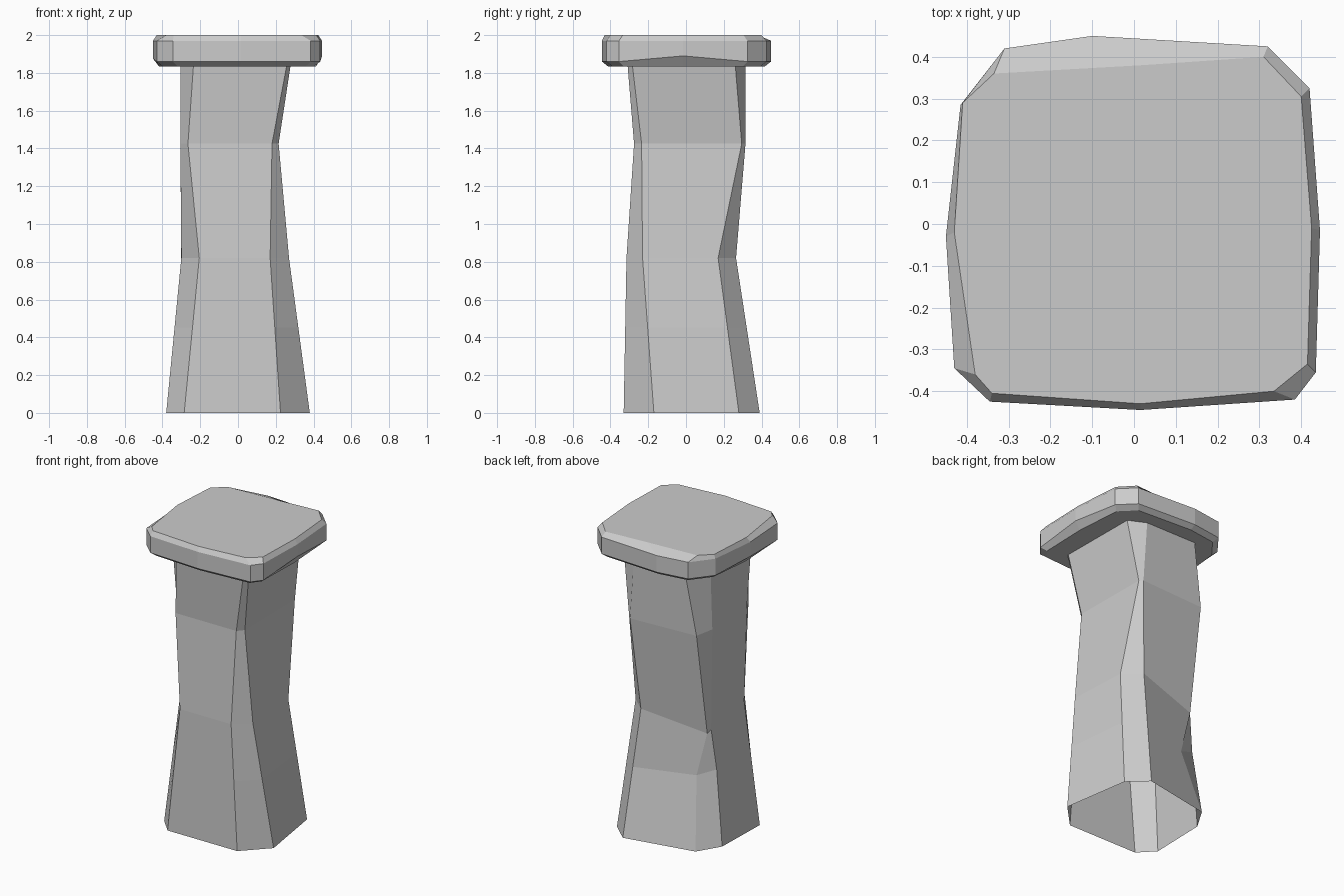
import bpy, bmesh

if "Cube" in bpy.data.objects:
    bpy.data.objects.remove(bpy.data.objects["Cube"])


def loft(name, rings, close_ends):
    """Skin a stack of equal-length rings, listed bottom to top, counter-clockwise."""
    bm = bmesh.new()
    loops = [[bm.verts.new(p) for p in ring] for ring in rings]
    n = len(rings[0])
    for low, high in zip(loops, loops[1:]):
        for i in range(n):
            j = (i + 1) % n
            bm.faces.new((low[i], low[j], high[j], high[i]))
    if close_ends:
        bm.faces.new(loops[0][::-1])
        bm.faces.new(loops[-1])
    mesh = bpy.data.meshes.new(name)
    bm.to_mesh(mesh)
    bm.free()
    obj = bpy.data.objects.new(name, mesh)
    bpy.context.collection.objects.link(obj)
    return obj


def at(points, z):
    return [(x, y, z) for x, y in points]


# Column: irregular chamfered-square sections, from the front-right corner round
foot = at([(.225, -.33), (.38, -.17), (.31, .28), (.19, .39),
           (-.28, .30), (-.37, .15), (-.38, -.23), (-.285, -.33)], 0)
waist = at([(.17, -.315), (.27, -.23), (.25, .17), (.145, .265),
            (-.285, .185), (-.30, .16), (-.30, -.18), (-.205, -.315)], .82)
neck = at([(.18, -.275), (.215, -.235), (.21, .295), (.19, .315),
           (-.28, .29), (-.305, .16), (-.305, -.20), (-.265, -.275)], 1.425)
head = at([(.26, -.31), (.28, -.285), (.275, .26), (.16, .315),
           (-.21, .315), (-.305, .18), (-.305, -.25), (-.235, -.31)], 1.85)

# Chipped back-left corner between foot and waist
chip = [tuple(a + (b - a) * .55 for a, b in zip(p, q)) for p, q in zip(foot, waist)]
chip[4] = (-.21, .19, .445)
chip[5] = (-.33, .15, .50)
waist[4] = (-.285, .185, .74)
waist[5] = (-.30, .165, .76)
loft("column", [foot, chip, waist, neck, head], False)

# Cap slab: worn outline with a narrow bevel above and below
outline = [(.42, .325), (.32, .425), (-.10, .45), (-.31, .42), (-.415, .285),
           (-.45, -.03), (-.43, -.345), (-.345, -.425), (.015, -.445),
           (.385, -.42), (.435, -.355), (.445, -.015)]
top = [(.40, .305), (.31, .40), (.02, .38), (-.335, .36), (-.41, .29),
       (-.43, -.02), (-.38, -.36), (-.34, -.405), (.015, -.43),
       (.335, -.40), (.415, -.335), (.425, -.01)]
lower = at(outline, 1.86)
lower[11] = (.445, -.015, 1.89)
lower[5] = (-.45, -.03, 1.875)
under = at([(x * .93, y * .93) for x, y in outline], 1.835)
loft("cap", [under, lower, at(outline, 1.97), at(top, 2.0)], True)
